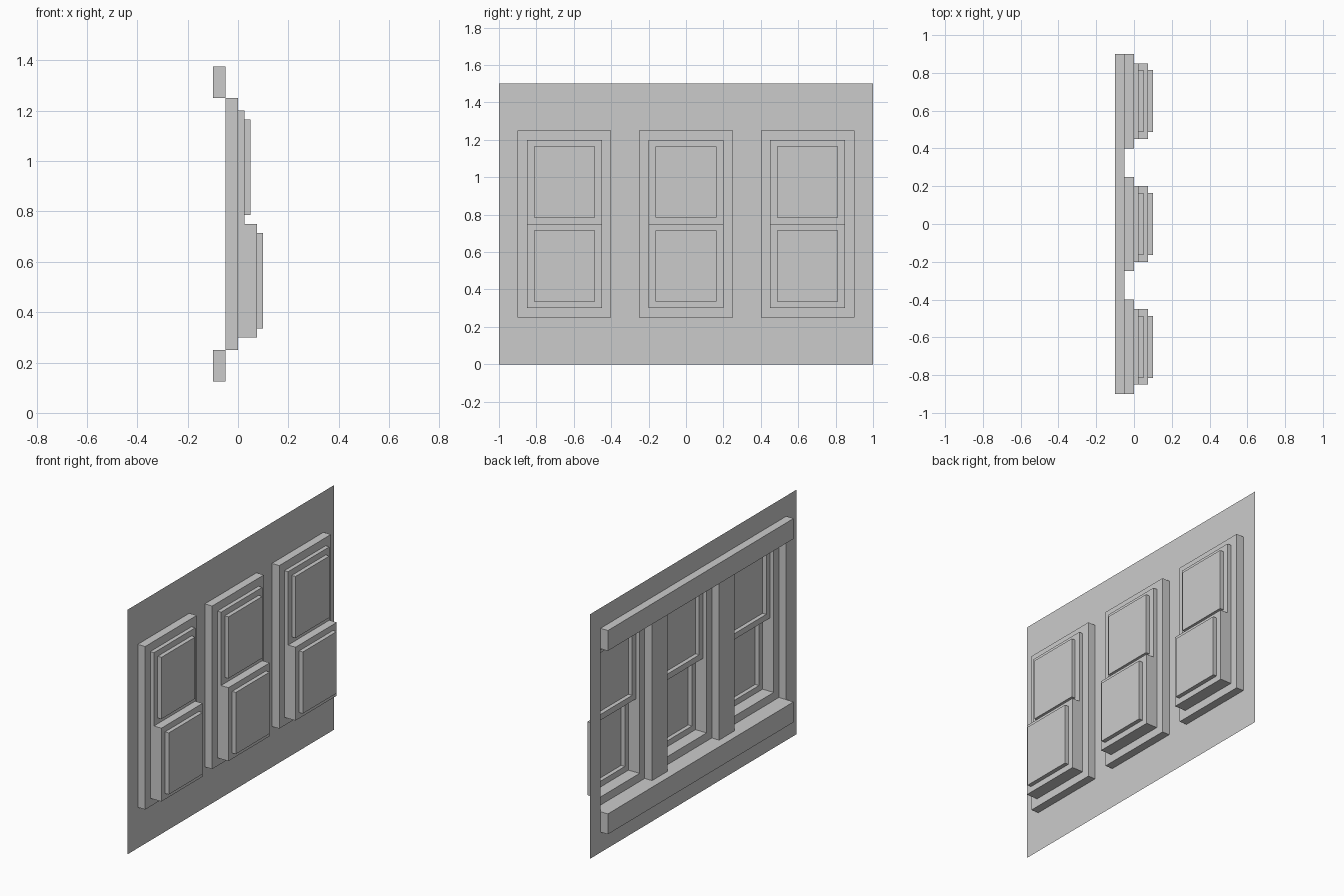
import bpy
import bmesh

old = bpy.data.objects.get("Cube")
if old:
    bpy.data.objects.remove(old, do_unlink=True)

# Single plain grey
grey = bpy.data.materials.new("light grey")
grey.use_nodes = True
colour = (0.6, 0.6, 0.6, 1)
grey.diffuse_color = colour
grey.node_tree.nodes["Principled BSDF"].inputs["Base Color"].default_value = colour

# Depths along x, from the back of the rails to the front of the lower pane
RAIL_X, WALL_X, FRAME_X, UPPER_X, LOWER_X = -0.1, -0.05, 0.0, 0.025, 0.075
PANE_DEPTH, PANE_INSET, FRAME_WIDTH = 0.025, 0.036, 0.05
SILL, MIDDLE, HEAD = 0.25, 0.75, 1.25
BOTTOM, RIGHT, TOP, LEFT = range(4)
ALL = (BOTTOM, RIGHT, TOP, LEFT)


def finish(name, bm):
    bmesh.ops.remove_doubles(bm, verts=bm.verts, dist=0.0001)
    mesh = bpy.data.meshes.new(name)
    bm.to_mesh(mesh)
    bm.free()
    mesh.materials.append(grey)
    bpy.context.collection.objects.link(bpy.data.objects.new(name, mesh))


def loop(rect, x):
    y0, y1, z0, z1 = rect
    return [(x, y0, z0), (x, y1, z0), (x, y1, z1), (x, y0, z1)]


def face(bm, points):
    bm.faces.new([bm.verts.new(p) for p in points])


def collar(bm, rect_a, x_a, rect_b, x_b, sides=ALL):
    """Join two rectangles, as a flat border or as the walls of a step."""
    a, b = loop(rect_a, x_a), loop(rect_b, x_b)
    for i in sides:
        j = (i + 1) % 4
        face(bm, (a[i], a[j], b[j], b[i]))


def inset(rect, d):
    y0, y1, z0, z1 = rect
    return y0 + d, y1 - d, z0 + d, z1 - d


def sash(name, rect, x_back, x_front, sides):
    """Raised sash, open behind, with a raised pane on it."""
    bm = bmesh.new()
    pane = inset(rect, PANE_INSET)
    collar(bm, rect, x_back, rect, x_front, sides)
    collar(bm, rect, x_front, pane, x_front)
    if x_front == LOWER_X:  # shelf where it stands proud of the upper sash
        collar(bm, rect, UPPER_X, rect, x_front, (TOP,))
    finish(name, bm)

    bm = bmesh.new()
    x_pane = x_front + PANE_DEPTH
    collar(bm, pane, x_front, pane, x_pane)
    face(bm, loop(pane, x_pane))
    finish(name.replace("sash", "pane"), bm)


# Thin wall with three window openings
openings = [(-0.9, -0.4), (-0.25, 0.25), (0.4, 0.9)]
ys = [-1] + [y for pair in openings for y in pair] + [1]
zs = [0, SILL, HEAD, 1.5]
bm = bmesh.new()
for i in range(len(ys) - 1):
    for k in range(len(zs) - 1):
        if not (i % 2 == 1 and k == 1):
            face(bm, loop((ys[i], ys[i + 1], zs[k], zs[k + 1]), WALL_X))
finish("wall", bm)

# Windows: frame, upper sash and lower sash
for label, (y0, y1) in zip(("front", "middle", "back"), openings):
    outer = (y0, y1, SILL, HEAD)
    inner = inset(outer, FRAME_WIDTH)
    bm = bmesh.new()
    collar(bm, outer, WALL_X, outer, FRAME_X)
    collar(bm, outer, FRAME_X, inner, FRAME_X)
    finish(label + "_window_frame", bm)

    a, b, low, high = inner
    sash(label + "_upper_sash", (a, b, MIDDLE, high), FRAME_X, UPPER_X, (RIGHT, TOP, LEFT))
    sash(label + "_lower_sash", (a, b, low, MIDDLE), FRAME_X, LOWER_X, (LEFT, BOTTOM, RIGHT))

# Rails across the back, below and above the openings
for name, z0, z1 in (("bottom_rail", 0.125, SILL), ("top_rail", HEAD, 1.375)):
    bm = bmesh.new()
    rect = (-0.9, 0.9, z0, z1)
    collar(bm, rect, RAIL_X, rect, WALL_X)
    face(bm, reversed(loop(rect, RAIL_X)))
    finish(name, bm)
